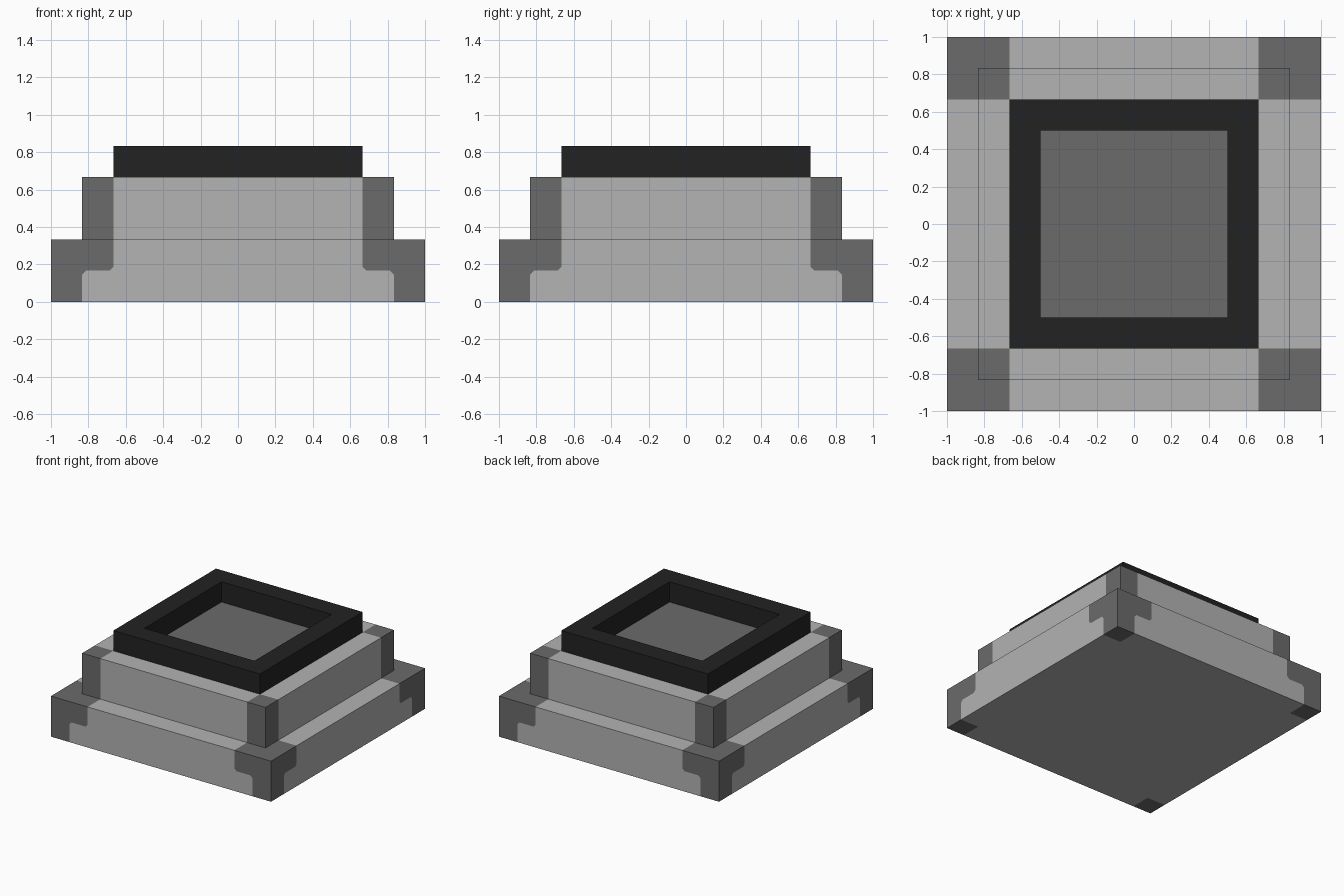
import bpy, bmesh
from mathutils import Vector, Matrix

cube = bpy.data.objects.get("Cube")
if cube:
    bpy.data.objects.remove(cube)

U = 1 / 6          # building module
CHAMFER = 0.02     # softened corners of the painted brackets


def material(name, value):
    mat = bpy.data.materials.new(name)
    mat.use_nodes = True
    colour = (value, value, value, 1)
    mat.diffuse_color = colour
    mat.node_tree.nodes["Principled BSDF"].inputs["Base Color"].default_value = colour
    return mat


light = material("light grey", 0.451)
dark = material("dark grey", 0.147)
black = material("charcoal", 0.016)


def box(half, bottom, height):
    bm = bmesh.new()
    size = Matrix.Diagonal((2 * half, 2 * half, height, 1))
    bmesh.ops.create_cube(bm, size=1, matrix=Matrix.Translation((0, 0, bottom + height / 2)) @ size)
    return bm


def cut(bm, point, normal, faces=None):
    faces = faces or bm.faces[:]
    geom = set(faces)
    for f in faces:
        geom.update(f.edges, f.verts)
    bmesh.ops.bisect_plane(bm, geom=list(geom), plane_co=point, plane_no=normal, dist=1e-5)


def cut_mirrored(bm, offsets):
    for offset in offsets:
        for axis in (Vector((1, 0, 0)), Vector((0, 1, 0))):
            for side in (-1, 1):
                cut(bm, axis * side * offset, axis)


def finish(bm, name, mats):
    bmesh.ops.recalc_face_normals(bm, faces=bm.faces[:])
    mesh = bpy.data.meshes.new(name)
    bm.to_mesh(mesh)
    bm.free()
    for mat in mats:
        mesh.materials.append(mat)
    obj = bpy.data.objects.new(name, mesh)
    bpy.context.collection.objects.link(obj)
    return obj


def along(face):
    """Horizontal axis running along a side face."""
    return 1 if abs(face.normal.x) > 0.5 else 0


# Lower step with stepped corner brackets
bm = box(6 * U, 0, 2 * U)
cut_mirrored(bm, (4 * U, 5 * U))
cut(bm, (0, 0, U), (0, 0, 1))
for face in bm.faces[:]:
    c = face.calc_center_median()
    a = along(face)
    if abs(face.normal.z) < 0.5 and 4 * U < abs(c[a]) < 5 * U:
        side = 1 if c[a] > 0 else -1
        reach = 5 * U + CHAMFER if c.z > U else 6 * U - CHAMFER
        point, normal = Vector((0, 0, 0)), Vector((0, 0, 1))
        point[a], normal[a] = side * reach, side
        cut(bm, point, normal, [face])

for face in bm.faces:
    c = face.calc_center_median()
    if abs(face.normal.z) > 0.5:
        edge = 4 * U if face.normal.z > 0 else 5 * U
        painted = min(abs(c.x), abs(c.y)) > edge
    else:
        u = abs(c[along(face)])
        reach = 5 * U + CHAMFER if c.z > U else 6 * U - CHAMFER
        painted = u > 5 * U or (u > 4 * U and u + c.z > reach)
    face.material_index = int(painted)
finish(bm, "lower_step", (light, dark))

# Upper step with corner posts and the recessed floor patch
bm = box(5 * U, 2 * U, 2 * U)
cut_mirrored(bm, (3 * U, 4 * U))
for face in bm.faces:
    c = face.calc_center_median()
    if abs(face.normal.z) > 0.5:
        corner = min(abs(c.x), abs(c.y)) > 4 * U
        floor = max(abs(c.x), abs(c.y)) < 3 * U
        painted = corner or floor
    else:
        painted = abs(c[along(face)]) > 4 * U
    face.material_index = int(painted)
finish(bm, "upper_step", (light, dark))

# Square rim: inset the top and bottom, then bridge the opening
bm = box(4 * U, 4 * U, U)
caps = [f for f in bm.faces if abs(f.normal.z) > 0.5]
bmesh.ops.inset_individual(bm, faces=caps, thickness=U, use_even_offset=True)
loops = [e for f in caps for e in f.edges]
bmesh.ops.delete(bm, geom=caps, context='FACES_ONLY')
bmesh.ops.bridge_loops(bm, edges=loops)
finish(bm, "top_rim", (black,))
